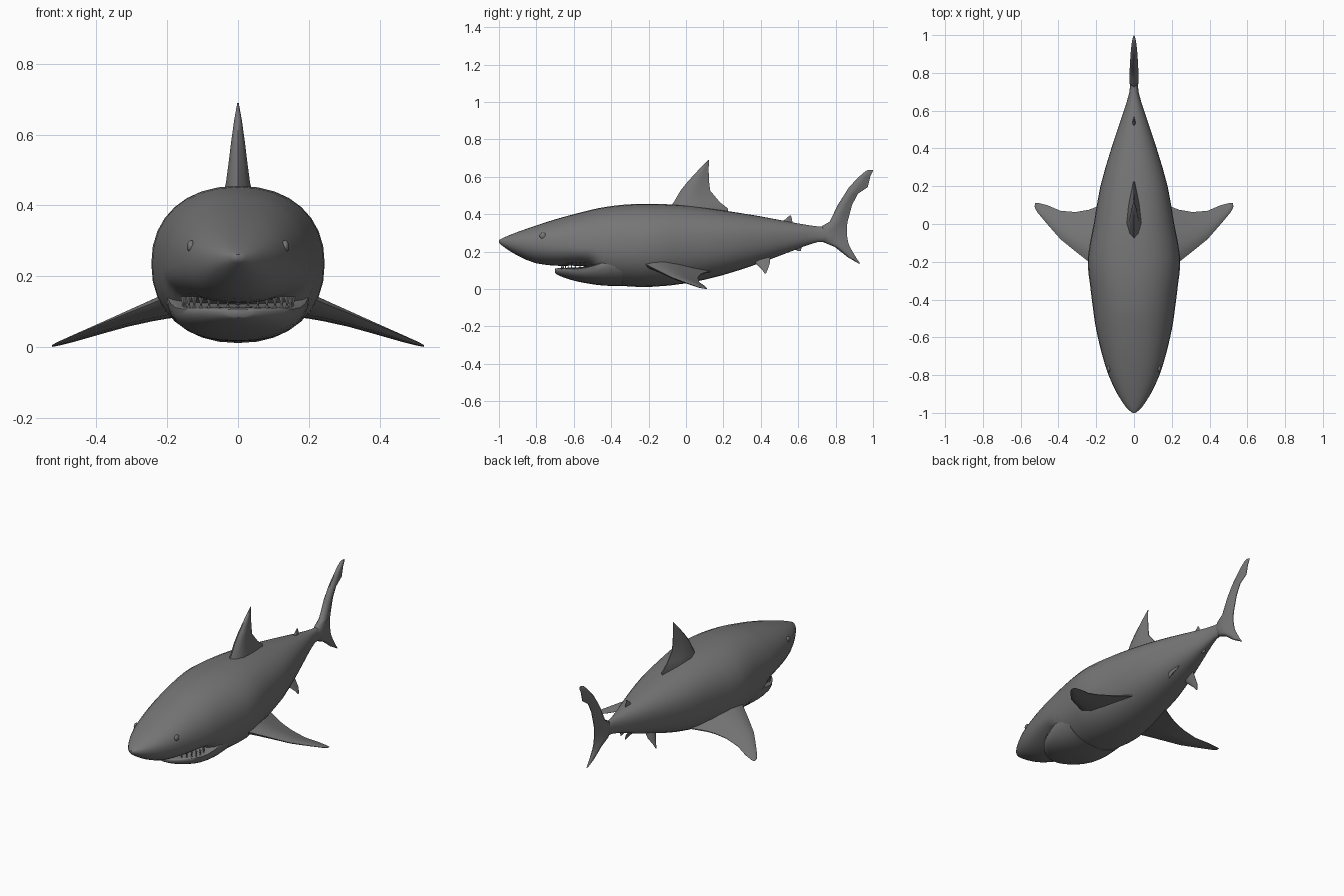
import bpy, bmesh, math
from mathutils import Vector

if "Cube" in bpy.data.objects:
    bpy.data.objects.remove(bpy.data.objects["Cube"])

skin = bpy.data.materials.new("shark grey")
skin.diffuse_color = (0.18, 0.18, 0.18, 1)
skin.use_nodes = True
skin.node_tree.nodes["Principled BSDF"].inputs["Base Color"].default_value = skin.diffuse_color


def finish(name, bm, angle=50):
    bmesh.ops.recalc_face_normals(bm, faces=bm.faces)
    me = bpy.data.meshes.new(name)
    bm.to_mesh(me)
    bm.free()
    me.materials.append(skin)
    ob = bpy.data.objects.new(name, me)
    bpy.context.collection.objects.link(ob)
    bpy.ops.object.select_all(action='DESELECT')
    ob.select_set(True)
    bpy.context.view_layer.objects.active = ob
    bpy.ops.object.shade_smooth_by_angle(angle=math.radians(angle))
    return ob


def skin_rings(bm, rings):
    """Bridge closed rings of points and cap both ends."""
    loops = [[bm.verts.new(p) for p in r] for r in rings]
    n = len(loops[0])
    for a, b in zip(loops, loops[1:]):
        for i in range(n):
            j = (i + 1) % n
            bm.faces.new((a[i], a[j], b[j], b[i]))
    bm.faces.new(loops[0])
    bm.faces.new(loops[-1])


def smooth_stations(st, steps):
    """Catmull-Rom interpolation between stations."""
    v = [Vector(s) for s in st]
    out = []
    for i in range(len(v) - 1):
        p0, p1, p2, p3 = v[max(i - 1, 0)], v[i], v[i + 1], v[min(i + 2, len(v) - 1)]
        for k in range(steps):
            t = k / steps
            out.append(0.5 * (2 * p1 + (p2 - p0) * t + (2 * p0 - 5 * p1 + 4 * p2 - p3) * t * t
                              + (3 * p1 - p0 - 3 * p2 + p3) * t ** 3))
    return out + [v[-1]]


def body_loft(name, stations, n=32, power=2.2):
    """Stations: y, half width, top z, widest z, bottom z."""
    rings = []
    for y, w, top, mid, bot in smooth_stations(stations, 2):
        ring = []
        for i in range(n):
            a = 2 * math.pi * i / n
            c, s = math.cos(a), math.sin(a)
            x = w * math.copysign(abs(c) ** (2 / power), c)
            h = abs(s) ** (2 / power)
            ring.append((x, y, mid + (h * (top - mid) if s > 0 else -h * (mid - bot))))
        rings.append(ring)
    bm = bmesh.new()
    skin_rings(bm, rings)
    return finish(name, bm)


def fin(name, stations, normal):
    """Stations: leading point, trailing point, half thickness."""
    nrm = Vector(normal).normalized()
    shape = [(0, 0), (.1, .6), (.3, 1), (.6, .7), (1, .08), (1, -.08), (.6, -.7), (.3, -1), (.1, -.6)]
    rings = [[Vector(l).lerp(Vector(t), u) + nrm * h * th for u, h in shape]
             for l, t, th in stations]
    bm = bmesh.new()
    skin_rings(bm, rings)
    return finish(name, bm, 60)


def upright_fin(name, rows):
    """Rows: z, leading y, trailing y, half thickness."""
    return fin(name, [((0, a, z), (0, b, z), th) for z, a, b, th in rows], (1, 0, 0))


# Main body with the overhanging snout
body_loft("body", [
    (-1.0, .008, .262, .255, .247),
    (-.97, .042, .277, .25, .222),
    (-.9, .088, .305, .245, .178),
    (-.8, .135, .34, .24, .137),
    (-.68, .172, .378, .23, .124),
    (-.56, .2, .41, .22, .124),
    (-.5, .21, .425, .22, .105),
    (-.44, .218, .437, .22, .035),
    (-.32, .233, .452, .23, .015),
    (-.18, .245, .455, .235, .012),
    (0, .213, .447, .25, .03),
    (.2, .178, .42, .26, .075),
    (.4, .12, .388, .275, .14),
    (.58, .06, .354, .285, .208),
    (.7, .024, .335, .29, .25),
    (.78, .02, .333, .29, .25)])

# Lower jaw
body_loft("lower_jaw", [
    (-.7, .035, .108, .1, .085),
    (-.68, .075, .112, .102, .072),
    (-.62, .135, .114, .106, .05),
    (-.54, .178, .12, .112, .032),
    (-.44, .2, .15, .14, .018),
    (-.34, .205, .2, .17, .016)], power=2.3)

# Teeth along the mouth arc
bm = bmesh.new()
for i in range(17):
    a = math.pi * (i + .5) / 17
    x, y = -.155 * math.cos(a), -.53 - .135 * math.sin(a)
    for base, tip in ((.142, .108), (.106, .124)):
        ring = [bm.verts.new((x + .008 * math.cos(k * math.pi / 2),
                              y + .006 * math.sin(k * math.pi / 2), base)) for k in range(4)]
        top = bm.verts.new((x, y, tip))
        for k in range(4):
            bm.faces.new((ring[k], ring[(k + 1) % 4], top))
        bm.faces.new(ring)
finish("teeth", bm, 20)

# Dorsal fins, anal fin and tail
upright_fin("dorsal_fin", [
    (.39, -.12, .22, .042), (.43, -.09, .225, .042), (.465, -.065, .18, .034),
    (.525, -.03, .13, .026), (.575, .01, .123, .02), (.64, .07, .121, .011), (.69, .12, .123, .002)])
upright_fin("second_dorsal_fin", [
    (.33, .48, .585, .012), (.355, .51, .57, .01), (.392, .553, .562, .003)])
upright_fin("anal_fin", [
    (.25, .53, .62, .012), (.222, .56, .618, .009), (.203, .6, .614, .003)])
upright_fin("tail_fin", [
    (.135, .925, .932, .004), (.17, .865, .908, .012), (.225, .795, .876, .02),
    (.25, .735, .867, .023), (.29, .7, .86, .025), (.335, .725, .86, .025),
    (.36, .768, .864, .024), (.45, .812, .888, .022), (.51, .85, .92, .02),
    (.545, .872, .972, .018), (.6, .925, .985, .014), (.63, .96, 1.0, .01), (.637, .975, 1.0, .004)])

# Paired parts: pectoral fins, pelvic fins, eyes
for side, s in (("left", 1), ("right", -1)):
    rows = [(.12, -.27, .13, .13, .04), (.2, -.235, .09, .112, .038), (.24, -.2, .075, .1, .031),
            (.31, -.145, .063, .078, .022), (.39, -.08, .07, .05, .014), (.46, 0, .1, .025, .009),
            (.51, .06, .112, .008, .005), (.525, .085, .112, .003, .002)]
    fin("pectoral_fin_" + side,
        [((s * x, a, z + .09 * (b - a)), (s * x, b, z - .09 * (b - a)), th)
         for x, a, b, z, th in rows], (s * -.3, .15, 1))
    fin("pelvic_fin_" + side,
        [((s * .045, .35, .18), (s * .045, .45, .18), .012),
         ((s * .065, .375, .135), (s * .065, .45, .142), .009),
         ((s * .09, .41, .1), (s * .09, .44, .112), .006),
         ((s * .1, .42, .082), (s * .1, .428, .084), .002)], (1, 0, s * .4))
    bm = bmesh.new()
    bmesh.ops.create_uvsphere(bm, u_segments=16, v_segments=8, radius=.018)
    for v in bm.verts:
        v.co = (v.co.x * .6 + s * .133, v.co.y - .765, v.co.z + .284)
    finish("eye_" + side, bm)
